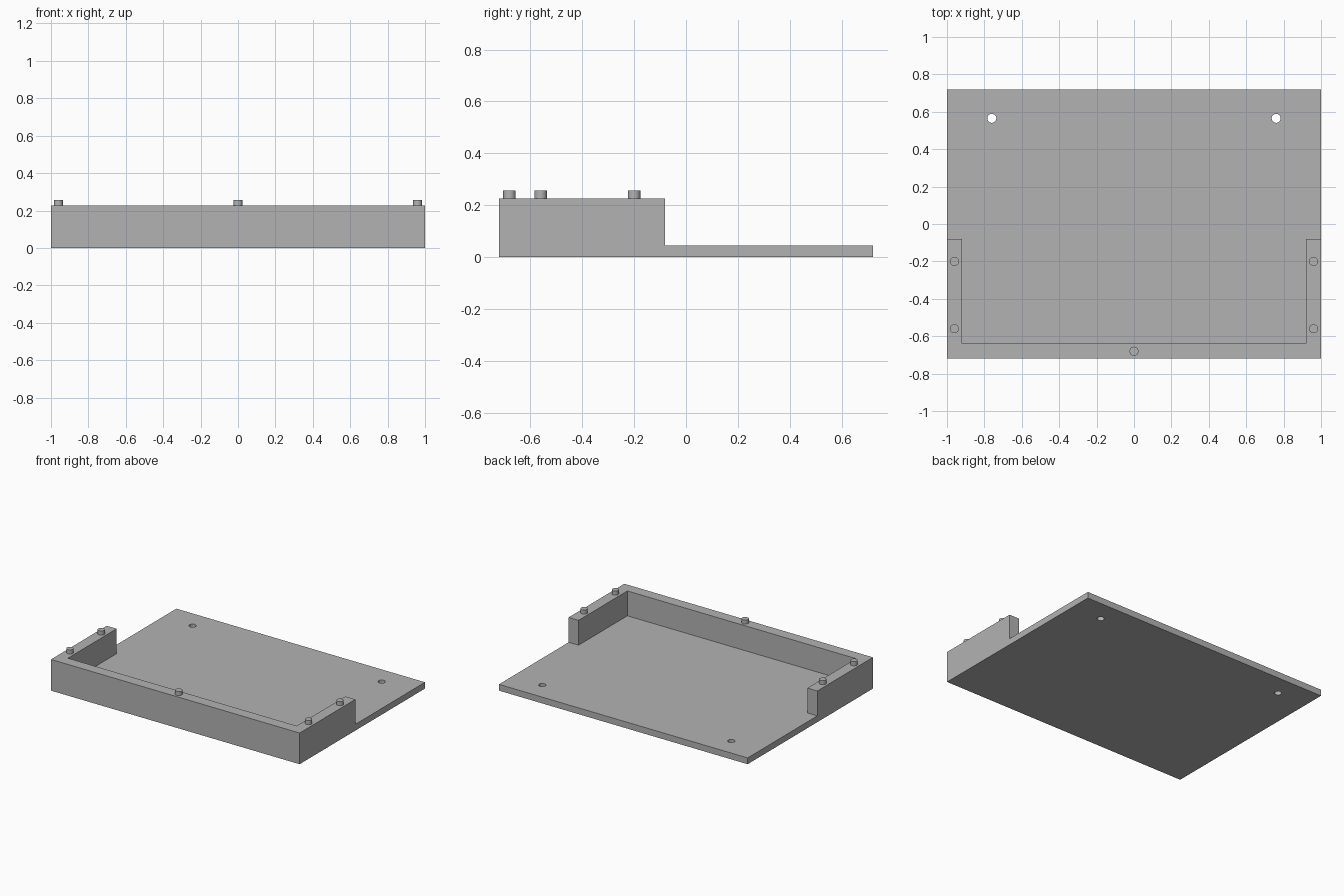
import bpy
import math

cube = bpy.data.objects.get("Cube")
if cube:
    bpy.data.objects.remove(cube, do_unlink=True)

HALF_X, HALF_Y = 1.0, 0.72
FLOOR_Z, WALL_Z, PEG_Z = 0.046, 0.227, 0.257
WALL = 0.08
WALL_END = -0.08
RADIUS = 0.024

grey = bpy.data.materials.new("plain grey")
grey.use_nodes = True
grey.diffuse_color = (0.45, 0.45, 0.45, 1)
grey.node_tree.nodes["Principled BSDF"].inputs["Base Color"].default_value = (0.45, 0.45, 0.45, 1)


def box(name, low, high):
    center = [(a + b) / 2 for a, b in zip(low, high)]
    bpy.ops.mesh.primitive_cube_add(size=1, location=center)
    obj = bpy.context.object
    obj.name = name
    obj.scale = [b - a for a, b in zip(low, high)]
    bpy.ops.object.transform_apply(location=True, rotation=False, scale=True)
    obj.data.materials.append(grey)
    return obj


def cylinder(name, x, y, low, high):
    bpy.ops.mesh.primitive_cylinder_add(vertices=32, radius=RADIUS, depth=high - low,
                                        location=(x, y, (low + high) / 2))
    obj = bpy.context.object
    obj.name = name
    obj.data.materials.append(grey)
    return obj


def cut(target, cutter):
    cutter.hide_render = True
    mod = target.modifiers.new("cut", 'BOOLEAN')
    mod.operation = 'DIFFERENCE'
    mod.solver = 'EXACT'
    mod.object = cutter
    bpy.context.view_layer.objects.active = target
    bpy.ops.object.modifier_apply(modifier=mod.name)
    bpy.data.objects.remove(cutter, do_unlink=True)


def smooth(obj):
    bpy.ops.object.select_all(action='DESELECT')
    obj.select_set(True)
    bpy.context.view_layer.objects.active = obj
    bpy.ops.object.shade_smooth_by_angle(angle=math.radians(30))


# Tray: a solid block with the open rear and the walled front pocket removed
tray = box("tray_body", (-HALF_X, -HALF_Y, 0), (HALF_X, HALF_Y, WALL_Z))
cut(tray, box("rear_cutter", (-1.2, WALL_END, FLOOR_Z), (1.2, 1, 0.5)))
cut(tray, box("pocket_cutter", (WALL - HALF_X, WALL - HALF_Y, FLOOR_Z),
              (HALF_X - WALL, 0.9, 0.5)))

# Two mounting holes through the floor near the back
for side in (-1, 1):
    cut(tray, cylinder("hole_cutter", side * 0.76, 0.565, -0.1, 0.1))
smooth(tray)

# Locating pegs on top of the walls
pegs = [("front_peg", 0, WALL / 2 - HALF_Y)]
for label, side in (("right", -1), ("left", 1)):
    pegs.append((label + "_front_peg", side * (HALF_X - WALL / 2), -0.56))
    pegs.append((label + "_rear_peg", side * (HALF_X - WALL / 2), -0.2))
for name, x, y in pegs:
    smooth(cylinder(name, x, y, WALL_Z - 0.01, PEG_Z))
